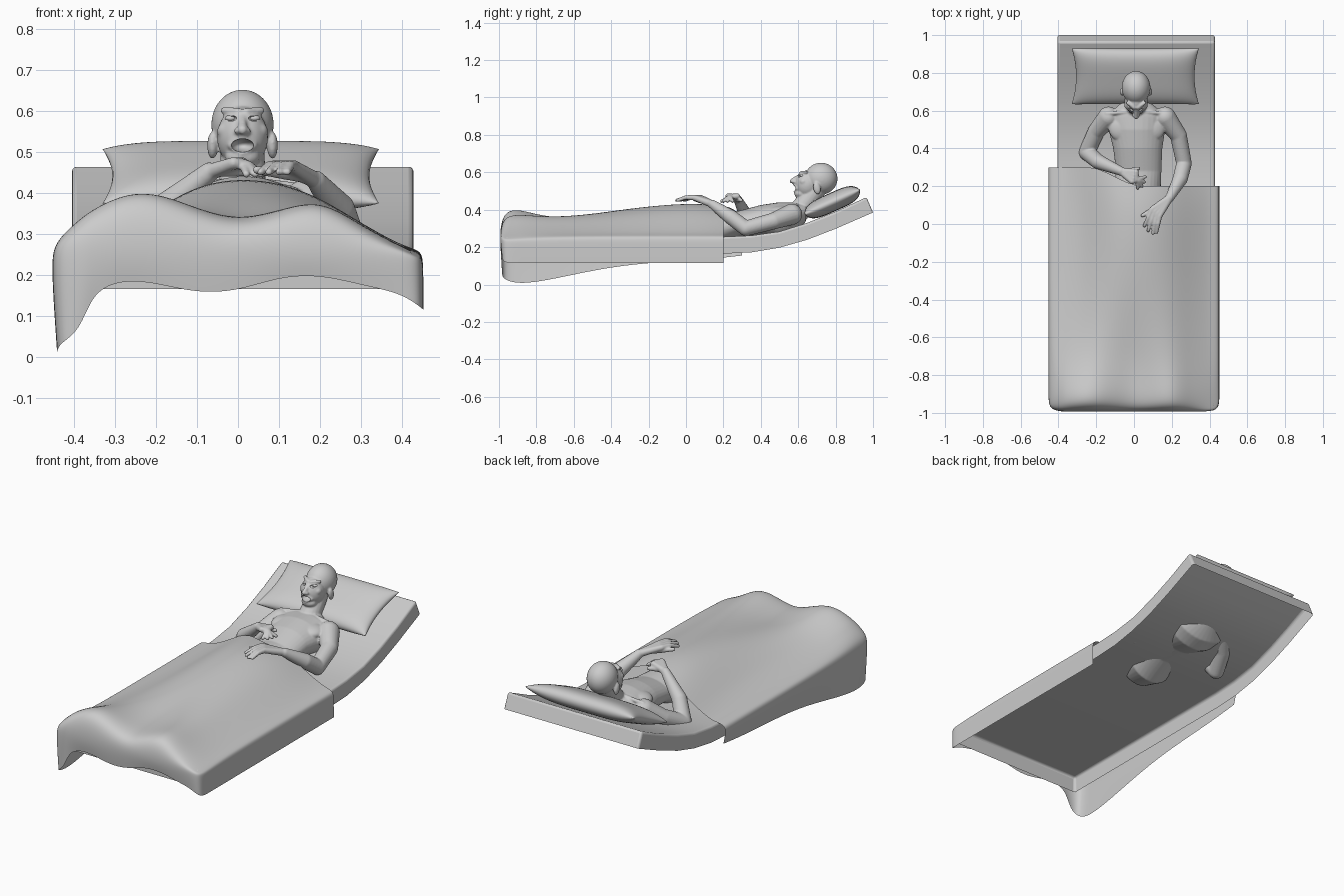
import bpy, bmesh, math
from mathutils import Vector, Matrix

if "Cube" in bpy.data.objects:
    bpy.data.objects.remove(bpy.data.objects["Cube"])

GREY = (0.6, 0.6, 0.6, 1)
grey = bpy.data.materials.new("plain grey")
grey.use_nodes = True
grey.diffuse_color = GREY
grey.node_tree.nodes["Principled BSDF"].inputs["Base Color"].default_value = GREY


def make(name, bm):
    bmesh.ops.recalc_face_normals(bm, faces=bm.faces)
    mesh = bpy.data.meshes.new(name)
    bm.to_mesh(mesh)
    bm.free()
    mesh.materials.append(grey)
    mesh.shade_smooth()
    obj = bpy.data.objects.new(name, mesh)
    bpy.context.collection.objects.link(obj)
    return obj


def ellipsoid(bm, centre, radii, tilt=0):
    m = (Matrix.Translation(centre) @ Matrix.Rotation(tilt, 4, 'X')
         @ Matrix.Diagonal((*radii, 1)))
    bmesh.ops.create_icosphere(bm, subdivisions=4, radius=1, matrix=m)


def limb(bm, points, radii):
    """Chain of tapered segments with round joints."""
    points = [Vector(p) for p in points]
    for p, r in zip(points, radii):
        bmesh.ops.create_icosphere(bm, subdivisions=3, radius=r,
                                   matrix=Matrix.Translation(p))
    for a, b, ra, rb in zip(points, points[1:], radii, radii[1:]):
        turn = (b - a).to_track_quat('Z', 'Y').to_matrix().to_4x4()
        bmesh.ops.create_cone(bm, cap_ends=True, segments=20, radius1=ra, radius2=rb,
                              depth=(b - a).length,
                              matrix=Matrix.Translation((a + b) / 2) @ turn)


def hand(bm, wrist, knuckle, tips, thumb):
    """Palm fanned from the wrist, four bent fingers and a thumb."""
    wrist, knuckle = Vector(wrist), Vector(knuckle)
    side = (knuckle - wrist).cross(Vector((0, 0, 1))).normalized()
    for i, tip in enumerate(tips):
        base = knuckle + side * (i - 1.5) * 0.018
        bend = base.lerp(Vector(tip), 0.5) + Vector((0, 0, 0.008))
        limb(bm, [wrist, base, bend, tip], [0.02, 0.015, 0.0115, 0.009])
    start = wrist.lerp(knuckle, 0.3)
    limb(bm, [start, start.lerp(Vector(thumb), 0.6), thumb], [0.018, 0.014, 0.01])


def grid_faces(bm, rows):
    for a, b in zip(rows, rows[1:]):
        for j in range(len(a) - 1):
            bm.faces.new((a[j], a[j + 1], b[j + 1], b[j]))


# Mattress: side outline with raised head end, swept across, hollow underneath
top = [(-0.97, 0.255), (0.2, 0.255), (0.35, 0.262), (0.5, 0.283), (0.65, 0.33),
       (0.8, 0.39), (0.965, 0.467)]
bottom = [(1.0, 0.385), (0.8, 0.298), (0.65, 0.24), (0.5, 0.197), (0.35, 0.172),
          (0.2, 0.165), (-0.97, 0.165)]
bm = bmesh.new()
outline = bm.faces.new([bm.verts.new((-0.405, y, z)) for y, z in top + bottom])
swept = bmesh.ops.extrude_face_region(bm, geom=[outline])["geom"]
bmesh.ops.translate(bm, vec=(0.833, 0, 0),
                    verts=[v for v in swept if isinstance(v, bmesh.types.BMVert)])
bmesh.ops.recalc_face_normals(bm, faces=bm.faces)
bmesh.ops.delete(bm, geom=[f for f in bm.faces if f.normal.z < -0.5], context='FACES')
mattress = make("mattress", bm)
bevel = mattress.modifiers.new("rounded edges", 'BEVEL')
bevel.width, bevel.segments, bevel.angle_limit = 0.012, 3, math.radians(40)
bpy.context.view_layer.objects.active = mattress
mattress.select_set(True)
bpy.ops.object.shade_smooth_by_angle(angle=math.radians(35))
mattress.select_set(False)

# Pillow: puffed grid with pinched corners
bm = bmesh.new()
N = 28
place = Matrix.Translation((0.007, 0.782, 0.44)) @ Matrix.Rotation(math.radians(24), 4, 'X')
for sign in (1, -1):
    rows = []
    for i in range(N + 1):
        row = []
        for j in range(N + 1):
            u, v = -math.cos(math.pi * j / N), -math.cos(math.pi * i / N)
            puff = ((1 - u ** 4) * (1 - v ** 4)) ** 0.5
            p = Vector((0.337 * u * (1 - 0.07 * (1 - v * v)),
                        0.162 * v * (1 - 0.03 * (1 - u * u)), sign * 0.05 * puff))
            row.append(bm.verts.new(place @ p))
        rows.append(row)
    grid_faces(bm, rows)
bmesh.ops.remove_doubles(bm, verts=bm.verts, dist=0.0005)
make("pillow", bm)

# Blanket: cross-sections over the legs, hanging at both sides and the foot
across = [-0.448, -0.385, -0.355, -0.28, -0.2, -0.1, 0, 0.1, 0.2, 0.3, 0.4, 0.447]
sections = [  # y, left hem height, heights across the bed
    (-0.98, 0.03, (.275, .33, .35, .385, .385, .345, .315, .345, .37, .31, .26, .24)),
    (-0.90, 0.00, (.285, .345, .37, .41, .415, .37, .335, .36, .395, .325, .27, .245)),
    (-0.72, 0.025, (.262, .285, .3, .33, .355, .345, .33, .355, .36, .31, .268, .257)),
    (-0.35, 0.11, (.26, .268, .275, .305, .35, .395, .405, .4, .375, .32, .27, .26)),
    (0.03, 0.13, (.26, .266, .273, .3, .36, .425, .445, .435, .395, .33, .27, .26)),
    (0.2, 0.155, (.26, .266, .273, .31, .36, .41, .42, .41, .375, .315, .268, .26))]
foot_hem = [0, .06, .16, .188, .18, .155, .16, .195, .2, .175, .155, 0]
bm = bmesh.new()
rows = []
for k, (y, hem, heights) in enumerate(sections):
    def edge(x):
        # the right part of the blanket reaches further up the bed
        reach = min(max(-x / 0.2, 0), 1) * 0.1
        return y + reach * max(0, k - 3) / 2
    row = [(-0.441, edge(-1), hem), (-0.456, edge(-1), 0.225)]
    row += [(x, edge(x), z) for x, z in zip(across, heights)]
    row += [(0.452, y, 0.23), (0.452, y, 0.115)]
    rows.append([bm.verts.new(p) for p in row])
grid_faces(bm, rows)
first = rows[0]
inner = list(zip(across, foot_hem))[1:-1]
middle = [first[1]] + [bm.verts.new((x, -0.998, 0.26)) for x, z in inner] + [first[-2]]
hem = [first[0]] + [bm.verts.new((x, -0.985, z)) for x, z in inner] + [first[-1]]
grid_faces(bm, [hem, middle, first[2:-2]])
blanket = make("blanket", bm)
folds = blanket.modifiers.new("soft folds", 'SUBSURF')
folds.levels = folds.render_levels = 3
folds.boundary_smooth = 'PRESERVE_CORNERS'

# Torso: loft of oval rings from hips to shoulders
bm = bmesh.new()
rings = []
for cx, y, z, rx, rz in [(0.005, 0.03, 0.31, 0.1, 0.08), (0.01, 0.14, 0.3, 0.13, 0.1),
                         (0.025, 0.28, 0.325, 0.12, 0.068), (0.02, 0.4, 0.345, 0.13, 0.08),
                         (0.015, 0.5, 0.34, 0.15, 0.1), (0.015, 0.57, 0.35, 0.16, 0.088),
                         (0.01, 0.64, 0.385, 0.08, 0.05)]:
    angles = [math.tau * i / 32 for i in range(32)]
    ring = [bm.verts.new((cx + rx * math.cos(a), y, z + rz * math.sin(a))) for a in angles]
    rings.append(ring + ring[:1])
grid_faces(bm, rings)
for ring in (rings[0], rings[-1]):
    bm.faces.new(ring[:-1])
for s in (-1, 1):
    ellipsoid(bm, (0.015 + 0.075 * s, 0.51, 0.386), (0.075, 0.075, 0.036))
    limb(bm, [(0.015 + 0.02 * s, 0.595, 0.427), (0.015 + 0.16 * s, 0.585, 0.41)], [0.011, 0.011])

# Arms and hands resting over the belly
limb(bm, [(0.165, 0.565, 0.375), (0.235, 0.47, 0.34), (0.265, 0.32, 0.3),
          (0.245, 0.24, 0.36), (0.19, 0.14, 0.43)], [0.057, 0.045, 0.041, 0.04, 0.024])
limb(bm, [(-0.135, 0.565, 0.365), (-0.2, 0.49, 0.31), (-0.25, 0.38, 0.255),
          (-0.19, 0.33, 0.35), (-0.07, 0.28, 0.45)], [0.057, 0.045, 0.043, 0.04, 0.024])
hand(bm, (0.19, 0.14, 0.43), (0.115, 0.06, 0.465),
     [(0.12, -0.045, 0.45), (0.1, -0.05, 0.45), (0.075, -0.035, 0.45), (0.055, -0.01, 0.45)],
     (0.045, 0.045, 0.455))
hand(bm, (-0.07, 0.28, 0.45), (0, 0.25, 0.472),
     [(0.02, 0.19, 0.445), (0.042, 0.2, 0.445), (0.055, 0.222, 0.445), (0.06, 0.25, 0.445)],
     (0.025, 0.295, 0.45))

# Neck and head
mid = 0.011
limb(bm, [(mid, 0.6, 0.385), (mid, 0.69, 0.5)], [0.058, 0.054])
ellipsoid(bm, (mid, 0.722, 0.566), (0.076, 0.088, 0.085))
ellipsoid(bm, (mid, 0.648, 0.535), (0.062, 0.066, 0.075))
ellipsoid(bm, (mid, 0.616, 0.486), (0.042, 0.037, 0.027))
limb(bm, [(mid, 0.618, 0.59), (mid, 0.565, 0.553)], [0.009, 0.0115])
for s in (-1, 1):
    ellipsoid(bm, (mid + 0.012 * s, 0.576, 0.55), (0.009, 0.012, 0.008))
    ellipsoid(bm, (mid + 0.038 * s, 0.629, 0.55), (0.024, 0.024, 0.022))
    limb(bm, [(mid + 0.01 * s, 0.616, 0.597), (mid + 0.045 * s, 0.641, 0.6)], [0.01, 0.009])
    ellipsoid(bm, (mid + 0.073 * s, 0.7, 0.515), (0.013, 0.02, 0.034), 0.2)
    limb(bm, [(mid + 0.028 * s, 0.594, 0.515), (mid, 0.58, 0.535)], [0.009, 0.009])
    limb(bm, [(mid + 0.028 * s, 0.594, 0.515), (mid, 0.584, 0.495)], [0.009, 0.009])
figure = make("figure", bm)

# Open mouth and eye sockets are cut from the face
bm = bmesh.new()
ellipsoid(bm, (mid, 0.58, 0.515), (0.027, 0.045, 0.016))
for s in (-1, 1):
    ellipsoid(bm, (mid + 0.029 * s, 0.603, 0.581), (0.015, 0.014, 0.007))
cutter = make("face_cutter", bm)
cutter.hide_render = True
cutter.hide_viewport = True

remesh = figure.modifiers.new("fuse parts", 'REMESH')
remesh.mode, remesh.voxel_size, remesh.use_smooth_shade = 'VOXEL', 0.0045, True
soften = figure.modifiers.new("soften", 'SMOOTH')
soften.factor, soften.iterations = 0.5, 5
cut = figure.modifiers.new("mouth and sockets", 'BOOLEAN')
cut.operation, cut.object = 'DIFFERENCE', cutter

# Eyes
for side, s in (("right", -1), ("left", 1)):
    bm = bmesh.new()
    ellipsoid(bm, (mid + 0.029 * s, 0.622, 0.581), (0.014, 0.013, 0.008))
    make(side + "_eye", bm)
